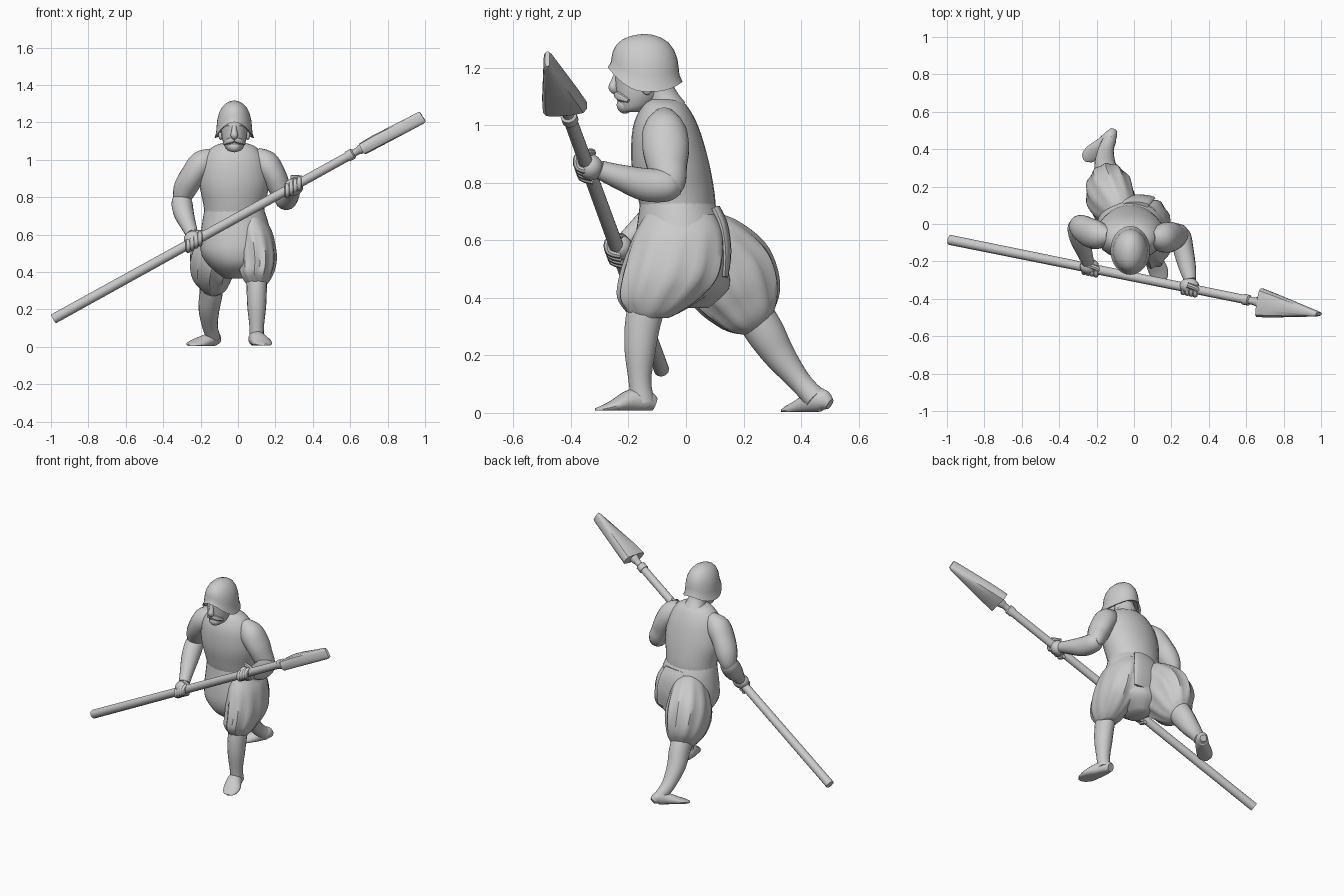
import bpy, bmesh, math
from mathutils import Vector

grey = bpy.data.materials.new("plain grey")
grey.diffuse_color = (0.6, 0.6, 0.6, 1)


def finish(name, bm, angle=40):
    bmesh.ops.recalc_face_normals(bm, faces=bm.faces)
    mesh = bpy.data.meshes.new(name)
    bm.to_mesh(mesh)
    bm.free()
    mesh.materials.append(grey)
    ob = bpy.data.objects.new(name, mesh)
    bpy.context.collection.objects.link(ob)
    bpy.ops.object.select_all(action='DESELECT')
    ob.select_set(True)
    bpy.context.view_layer.objects.active = ob
    bpy.ops.object.shade_smooth_by_angle(angle=math.radians(angle))
    return ob


def spline(rows, steps):
    """Smooth curve through rows of numbers."""
    out = []
    for i in range(len(rows) - 1):
        a, b, c, d = (rows[max(0, min(len(rows) - 1, i + k))] for k in (-1, 0, 1, 2))
        for s in range(steps):
            t = s / steps
            out.append([q + 0.5 * t * (r - p + t * (2*p - 5*q + 4*r - s4 + t * (3*(q - r) + s4 - p)))
                        for p, q, r, s4 in zip(a, b, c, d)])
    return out + [list(rows[-1])]


def loft(name, rows, n=18, steps=4, ref=(1, 0, 0), shape=None, floor=None, flat=False, angle=40):
    """Skin oval rings (x, y, z, half width, half depth) along a path; flat keeps rings level."""
    rows = spline(rows, steps) if steps > 1 else rows
    pts = [Vector(r[:3]) for r in rows]
    bm, rings = bmesh.new(), []
    for i, r in enumerate(rows):
        t = (pts[min(i + 1, len(pts) - 1)] - pts[max(i - 1, 0)]).normalized()
        if flat:
            t = Vector((0, 0, 1))
        u = Vector(ref)
        u = (u - t * u.dot(t)).normalized()
        v = t.cross(u)
        ring = []
        for k in range(n):
            a = 2 * math.pi * k / n
            f = shape(a, i / (len(rows) - 1)) if shape else 1
            p = pts[i] + f * (u * math.cos(a) * max(r[3], .002) + v * math.sin(a) * max(r[4], .002))
            if floor is not None:
                p.z = max(p.z, floor)
            ring.append(bm.verts.new(p))
        rings.append(ring)
    for a, b in zip(rings, rings[1:]):
        for k in range(n):
            bm.faces.new((a[k], a[(k + 1) % n], b[(k + 1) % n], b[k]))
    bm.faces.new(rings[0])
    bm.faces.new(rings[-1])
    return finish(name, bm, angle)


def ball(name, centre, size):
    x, y, z = centre
    a, b, c = size
    rows = [(x, y, z - c * math.cos(math.pi * i / 10), a * math.sin(math.pi * i / 10),
             b * math.sin(math.pi * i / 10)) for i in range(11)]
    return loft(name, rows, 14, 1, flat=True)


def pleats(a, s):
    return 1 + 0.045 * max(0, math.sin(math.pi * (s * 1.1 - .1))) * math.cos(11 * a)


def squarish(a, s):
    return (math.cos(a) ** 4 + math.sin(a) ** 4) ** -.25


# Torso with breastplate belly
loft("torso", [(-.02, -.08, 1.09, .06, .05), (-.02, -.075, 1.065, .12, .08), (-.02, -.07, .99, .17, .115),
               (-.02, -.055, .87, .185, .135), (-.02, -.035, .76, .165, .135), (-.02, -.025, .69, .16, .13),
               (-.02, -.01, .58, .17, .14), (-.01, .0, .48, .12, .12)], 28, flat=True)
# Skirt over the hips, closing between the legs
loft("waist_skirt", [(-.02, -.03, .73, .16, .13), (-.015, -.02, .67, .175, .148), (-.01, -.015, .58, .19, .165),
                     (-.01, -.015, .5, .185, .165), (-.01, -.0, .43, .14, .15), (-.02, .01, .365, .05, .07)],
     36, flat=True, shape=lambda a, s: 1 + .015 * s * math.cos(10 * a))
# Tail of the skirt hanging behind
loft("rear_flap", [(.01, .1, .71, .07, .02), (.015, .125, .65, .085, .022), (.025, .138, .56, .09, .02),
                   (.03, .135, .47, .08, .012)])
# Neck
loft("neck", [(-.02, -.06, 1.05, .075, .065), (-.02, -.085, 1.1, .055, .055), (-.02, -.12, 1.17, .055, .06)])

# Pleated breeches
loft("front_breeches", [(.07, -.02, .69, .07, .12), (.085, -.025, .62, .095, .155), (.1, -.04, .53, .1, .172),
                        (.105, -.06, .46, .098, .17), (.1, -.09, .4, .09, .145), (.1, -.11, .355, .07, .1),
                        (.1, -.125, .33, .05, .065)], 44, shape=pleats, flat=True)
loft("rear_breeches", [(-.05, .03, .66, .06, .06), (-.08, .075, .6, .1, .12), (-.12, .135, .505, .125, .16),
                       (-.135, .185, .42, .12, .15), (-.135, .225, .345, .09, .11), (-.14, .25, .305, .055, .06)],
     44, shape=pleats)

# Lower legs
loft("front_calf", [(.1, -.135, .38, .056, .066), (.1, -.152, .3, .054, .062), (.1, -.16, .21, .05, .054),
                    (.1, -.16, .11, .039, .04), (.1, -.15, .035, .038, .042)])
loft("rear_calf", [(-.14, .225, .36, .065, .07), (-.145, .275, .28, .062, .068), (-.155, .325, .2, .056, .056),
                   (-.15, .395, .11, .042, .04), (-.13, .45, .05, .036, .04)])
# Shoes
loft("front_shoe", [(.085, -.11, .03, .025, .025), (.092, -.14, .04, .038, .04), (.105, -.19, .04, .046, .042),
                    (.13, -.25, .022, .052, .024), (.145, -.295, .012, .036, .012), (.15, -.315, .01, .01, .006)],
     floor=.008)
loft("rear_shoe", [(-.11, .5, .03, .02, .02), (-.125, .47, .045, .035, .04), (-.16, .43, .035, .04, .035),
                   (-.215, .385, .02, .046, .022), (-.25, .355, .012, .036, .012), (-.265, .34, .008, .01, .006)],
     floor=.003)

# Arms
loft("right_upper_arm", [(-.13, -.065, 1.025, .04, .04), (-.19, -.06, .985, .068, .075), (-.24, -.045, .92, .066, .08),
                         (-.28, -.02, .85, .064, .07), (-.3, -.01, .79, .048, .052), (-.3, -.02, .75, .03, .03)])
loft("right_forearm", [(-.295, 0, .82, .035, .035), (-.3, -.02, .775, .055, .055), (-.29, -.075, .715, .054, .057),
                       (-.265, -.15, .65, .042, .042), (-.245, -.205, .6, .033, .034)])
loft("left_upper_arm", [(.09, -.075, 1.03, .04, .04), (.145, -.075, .985, .07, .075), (.19, -.07, .92, .066, .082),
                        (.22, -.065, .855, .06, .07), (.245, -.055, .8, .05, .055), (.25, -.06, .755, .03, .03)])
loft("left_forearm", [(.245, -.02, .79, .03, .03), (.25, -.06, .79, .054, .055), (.265, -.14, .793, .054, .058),
                      (.285, -.23, .82, .046, .044), (.3, -.3, .845, .033, .033)])

# Spear shaft
start, end = Vector((-.985, -.085, .15)), Vector((.6, -.405, 1.025))
axis = (end - start).normalized()


def along(x):
    return start + axis * ((x - start.x) / axis.x)


def rod(name, stations):
    return loft(name, [(*along(x), r, r) for x, r in stations], 12, 1, ref=(0, 1, 0))


rod("spear_shaft", [(-.985, .027), (.59, .024)])
rod("spear_neck", [(.585, .029), (.615, .029), (.62, .02), (.645, .02), (.65, .024), (.675, .03), (.7, .03)])
# Tapered spear head, wide at the socket and an upright edge at the tip
loft("spear_head", [(.672, -.421, 1.062, .078, .034), (.74, -.435, 1.1, .066, .036),
                    (.975, -.48, 1.222, .015, .034), (.988, -.482, 1.23, .008, .03)],
     16, 1, ref=(0, 1, 0), shape=squarish)


# Hands: a palm around the shaft, four fingers and a thumb
def hand(side, x, wrist):
    c = along(x)
    ball(side + "_palm", c + (Vector(wrist) - c) * .3, (.052, .043, .045))
    for i in range(4):
        p = along(x + (i - 1.5) * .021)
        loft(f"{side}_finger_{i + 1}", [(*(p + Vector((0, .015, -.034))), .013, .012),
                                        (*(p + Vector((0, -.026, -.022))), .014, .012),
                                        (*(p + Vector((0, -.03, .014))), .014, .011),
                                        (*(p + Vector((0, -.005, .03))), .012, .008)], 8, 3)
    p = along(x + .04)
    loft(side + "_thumb", [(*(p + Vector((-.05, .025, .025))), .015, .015),
                           (*(p + Vector((0, .005, .025))), .013, .013),
                           (*(p + Vector((.015, -.015, .022))), .008, .008)], 8, 3, ref=(0, 1, 0))


hand("right", -.235, (-.245, -.205, .6))
hand("left", .295, (.3, -.3, .845))

# Head and face
loft("head", [(-.02, -.195, 1.045, .025, .03), (-.02, -.18, 1.06, .045, .052), (-.02, -.165, 1.1, .062, .077),
              (-.02, -.155, 1.15, .07, .092), (-.02, -.15, 1.2, .074, .097), (-.02, -.15, 1.26, .055, .075)],
     20, flat=True)
loft("nose", [(-.02, -.236, 1.19, .012, .01), (-.02, -.246, 1.155, .015, .014), (-.02, -.252, 1.13, .02, .018),
              (-.02, -.24, 1.115, .012, .012)], 10)
ball("beard", (-.02, -.212, 1.07), (.036, .03, .03))
for side in (-1, 1):
    loft("moustache", [(-.02, -.24, 1.108, .014, .012), (-.02 + side * .03, -.23, 1.1, .016, .012),
                       (-.02 + side * .056, -.2, 1.085, .007, .006)], 8, ref=(0, 0, 1))
    loft("brow", [(-.02 + side * .008, -.237, 1.18, .01, .01), (-.02 + side * .035, -.228, 1.182, .011, .01),
                  (-.02 + side * .058, -.2, 1.175, .008, .008)], 8, ref=(0, 0, 1))
    ball("ear", (-.02 + side * .072, -.135, 1.13), (.012, .02, .025))

# Helmet: dome with a flared rim, arched over the face and lifted at the nape
profile = [(.93, .02), (.97, -.002), (1.1, -.006), (1.01, .022), (.99, .05), (.95, .09), (.85, .128), (.68, .16),
           (.45, .181), (.2, .192), (.01, .195)]
bm, rings, N = bmesh.new(), [], 32
for r, h in profile:
    ring = []
    for k in range(N):
        a = 2 * math.pi * k / N
        s = math.sin(a)
        lift = (.085 * max(0, -s) ** 2 + .035 * max(0, s) ** 3) * max(0, 1 - max(h, 0) / .195)
        ring.append(bm.verts.new((-.02 + .096 * r * math.cos(a), -.142 + .118 * r * s, 1.122 + h + lift)))
    rings.append(ring)
for a, b in zip(rings, rings[1:]):
    for k in range(N):
        bm.faces.new((a[k], a[(k + 1) % N], b[(k + 1) % N], b[k]))
bm.faces.new(rings[0])
bm.faces.new(rings[-1])
finish("helmet", bm)
